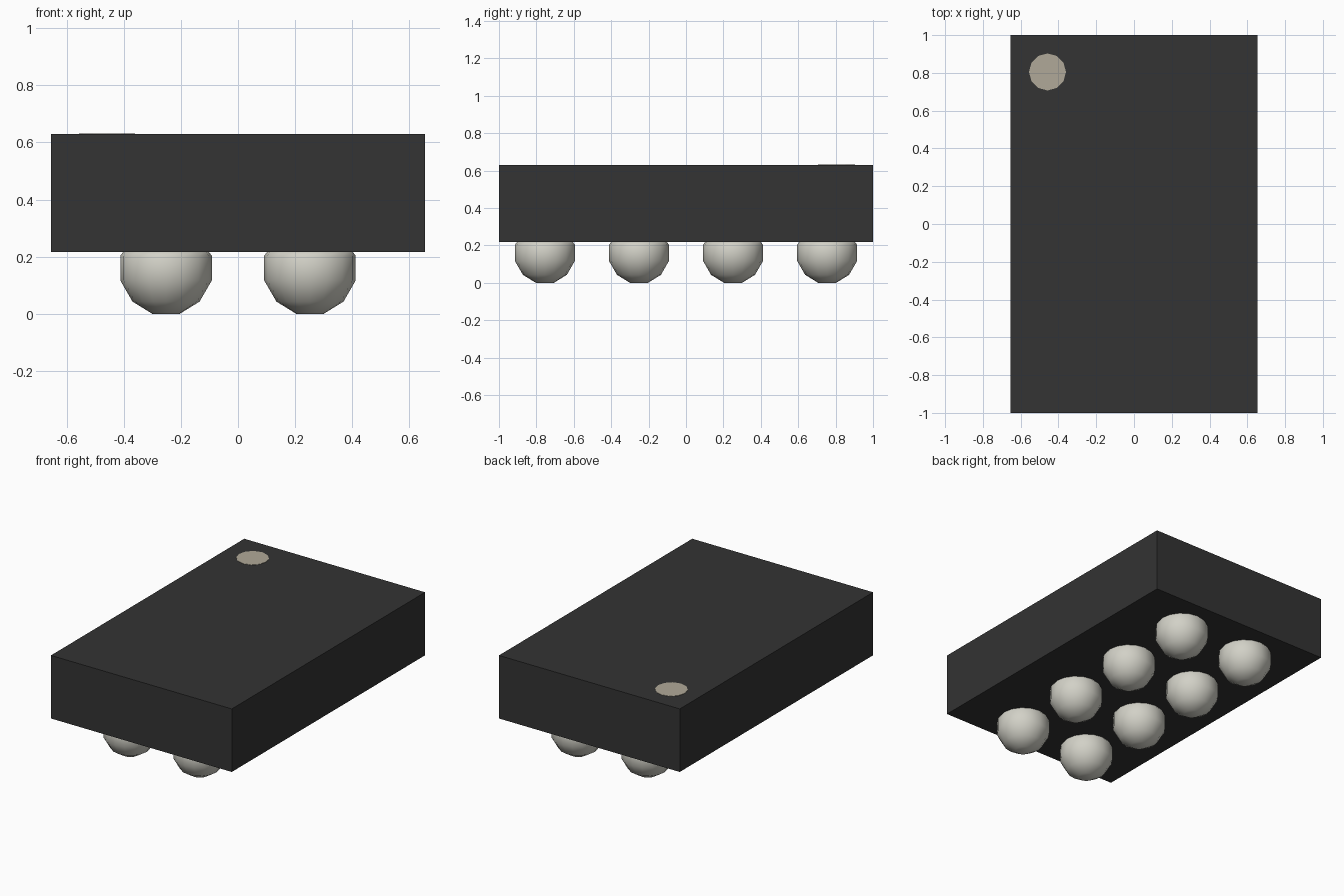
import bpy, bmesh, math

if "Cube" in bpy.data.objects:
    bpy.data.objects.remove(bpy.data.objects["Cube"])


def material(name, rgb, rough):
    m = bpy.data.materials.new(name)
    m.use_nodes = True
    m.diffuse_color = (*rgb, 1)
    bsdf = next(n for n in m.node_tree.nodes if n.type == 'BSDF_PRINCIPLED')
    bsdf.inputs["Base Color"].default_value = (*rgb, 1)
    bsdf.inputs["Roughness"].default_value = rough
    return m


black = material("black plastic", (0.033, 0.033, 0.033), 0.7)
tin = material("tin", (0.645, 0.638, 0.571), 0.5)
beige = material("beige mark", (0.435, 0.397, 0.314), 0.7)

BOTTOM, TOP = 0.217, 0.63

# Package body
bpy.ops.mesh.primitive_cube_add(size=1, location=(0, 0, (BOTTOM + TOP) / 2))
body = bpy.context.object
body.name = "package_body"
body.scale = (1.31, 2.0, TOP - BOTTOM)
bpy.ops.object.transform_apply(location=False, rotation=False, scale=True)
body.data.materials.append(black)

# Corner mark, a thin disc on the top
bpy.ops.mesh.primitive_cylinder_add(vertices=12, radius=0.098, depth=0.004,
                                    location=(-0.458, 0.805, TOP))
mark = bpy.context.object
mark.name = "corner_mark"
mark.data.materials.append(beige)

# Solder ball: twelve-sided profile with a flat bottom, cut off inside the body
SEGMENTS, RADIUS, CENTRE = 16, 0.166, 0.16
profile = [(RADIUS * math.sin(math.radians(a)),
            CENTRE - RADIUS * math.cos(math.radians(a)))
           for a in (15, 45, 75, 105)]
profile[0] = (0.048, 0.0)
profile.append((0.148, BOTTOM + 0.003))

bm = bmesh.new()
rings = []
for r, z in profile:
    rings.append([bm.verts.new((r * math.cos(2 * math.pi * i / SEGMENTS),
                                r * math.sin(2 * math.pi * i / SEGMENTS), z))
                  for i in range(SEGMENTS)])
for low, high in zip(rings, rings[1:]):
    for i in range(SEGMENTS):
        j = (i + 1) % SEGMENTS
        bm.faces.new((low[i], low[j], high[j], high[i]))
bm.faces.new(rings[0][::-1])
bm.faces.new(rings[-1])
for f in bm.faces:
    f.smooth = True
ball_mesh = bpy.data.meshes.new("solder_ball")
bm.to_mesh(ball_mesh)
bm.free()
ball_mesh.materials.append(tin)

# Two columns of four balls
for col, x in enumerate((-0.252, 0.252)):
    for row in range(4):
        ball = bpy.data.objects.new(f"solder_ball_{col + 1}_{row + 1}", ball_mesh)
        ball.location = (x, (row - 1.5) * 0.503, 0)
        bpy.context.collection.objects.link(ball)
